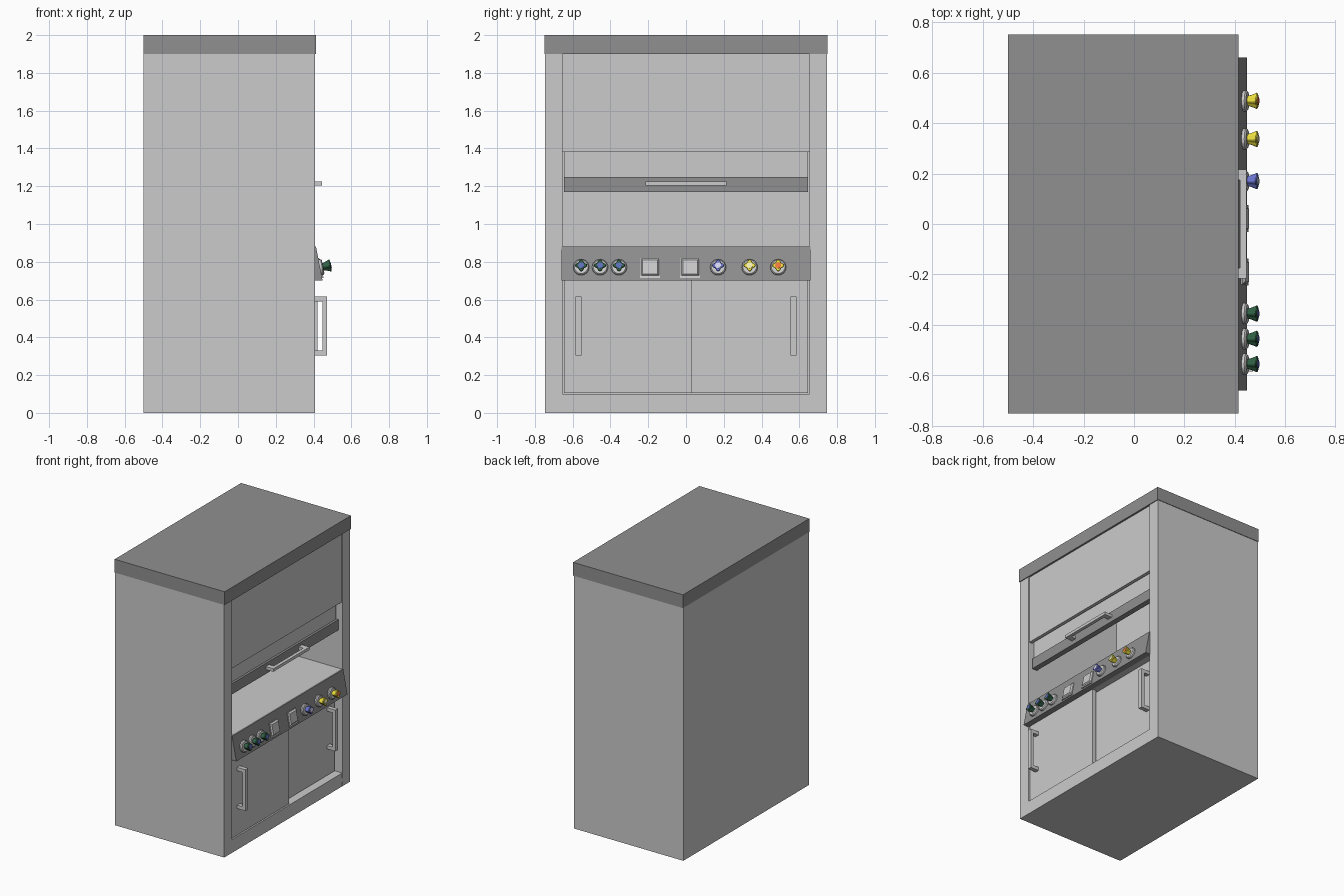
import bpy, math
from mathutils import Matrix, Vector

if "Cube" in bpy.data.objects:
    bpy.data.objects.remove(bpy.data.objects["Cube"])


def mesh_object(name, verts, faces, color=None):
    me = bpy.data.meshes.new(name)
    me.from_pydata(verts, [], faces)
    ob = bpy.data.objects.new(name, me)
    bpy.context.collection.objects.link(ob)
    if color:
        key = "paint_%.2f_%.2f_%.2f" % color
        mat = bpy.data.materials.get(key) or bpy.data.materials.new(key)
        mat.diffuse_color = (*color, 1)
        mat.use_nodes = True
        mat.node_tree.nodes["Principled BSDF"].inputs["Base Color"].default_value = mat.diffuse_color
        me.materials.append(mat)
    return ob


def loft(name, rings, color=None, smooth=False):
    """Closed solid through rings of equal point count."""
    n = len(rings[0])
    verts = [p for r in rings for p in r]
    faces = [tuple(reversed(range(n))), tuple(range(len(verts) - n, len(verts)))]
    for k in range(len(rings) - 1):
        for i in range(n):
            j = (i + 1) % n
            faces.append((k*n + i, k*n + j, (k+1)*n + j, (k+1)*n + i))
    ob = mesh_object(name, verts, faces, color)
    if smooth:
        bpy.ops.object.select_all(action='DESELECT')
        ob.select_set(True)
        bpy.context.view_layer.objects.active = ob
        bpy.ops.object.shade_smooth_by_angle(angle=math.radians(35))
    return ob


def box(name, x, y, z, color=None):
    rings = [[(x[0], y[0], h), (x[1], y[0], h), (x[1], y[1], h), (x[0], y[1], h)] for h in z]
    return loft(name, rings, color)


def pull(name, x0, x1, y, z, t, along):
    """U-shaped pull: profile in x and the long axis, extruded across the other."""
    a, b = z if along == 'z' else y
    c, d = y if along == 'z' else z
    prof = [(x0, a), (x1, a), (x1, b), (x0, b), (x0, b - t), (x1 - .025, b - t),
            (x1 - .025, a + t), (x0, a + t)]
    if along == 'z':
        rings = [[(px, s, q) for px, q in prof] for s in (d, c)]
    else:
        rings = [[(px, q, s) for px, q in prof] for s in (c, d)]
    loft(name, rings)


DARK = (.28, .28, .28)

# Carcass
for side, s in (("left", -1), ("right", 1)):
    box(side + "_wall", (-.5, .408), sorted((s * .655, s * .746)), (0, 1.9))
box("back_wall", (-.5, -.39), (-.655, .655), (0, 1.9))
box("floor", (-.39, .408), (-.655, .655), (0, .1))
box("top_cap", (-.5, .414), (-.75, .75), (1.9, 2), DARK)
box("work_surface", (-.39, .40), (-.655, .655), (.70, .88), (.9, .9, .9))

# Window: fixed upper panel, sliding sash, bottom rail and pull
box("upper_panel", (.375, .40), (-.655, .655), (1.38, 1.9))
box("sash_pane", (.345, .365), (-.645, .645), (1.19, 1.9))
box("sash_rail", (.34, .382), (-.645, .645), (1.17, 1.25), DARK)
pull("sash_pull", .382, .445, (-.215, .215), (1.203, 1.225), .04, 'y')

# Sliding cupboard doors with pulls
box("left_door", (.37, .402), (-.645, .03), (.105, .70))
box("right_door", (.32, .352), (-.03, .645), (.105, .70))
pull("left_door_pull", .402, .472, (-.585, -.553), (.305, .615), .026, 'z')
pull("right_door_pull", .352, .422, (.553, .585), (.305, .615), .026, 'z')

# Sloped control panel
prof = [(.40, .70), (.448, .70), (.413, .88), (.40, .88)]
loft("control_panel", [[(x, y, z) for x, z in prof] for y in (.66, -.66)], DARK)


def on_panel(y):
    return (Matrix.Translation((.433, y, .77)) @
            Matrix.Rotation(math.radians(79), 4, 'Y'))


def ring(m, r, h, n=24, lobe=0.0):
    pts = []
    for i in range(n):
        a = 2 * math.pi * i / n
        k = r * (1 + lobe * math.cos(4 * a))
        pts.append(m @ Vector((k * math.cos(a), k * math.sin(a), h)))
    return pts


def rect(m, x0, x1, w, h):
    return [m @ Vector(p) for p in ((x0, -w, h), (x1, -w, h), (x1, w, h), (x0, w, h))]


# Knobs: pale collar, flared four-lobed grip, coloured cap
GREEN, BLUE, YELLOW = (.03, .12, .06), (.15, .18, .65), (.85, .75, .05)
WHITE = (.9, .9, .9)
knobs = [(-.555, GREEN, (.12, .16, .5)), (-.455, GREEN, (.12, .16, .5)),
         (-.355, GREEN, (.12, .16, .5)), (.17, BLUE, (.7, .7, .9)),
         (.337, YELLOW, (.95, .9, .5)), (.488, YELLOW, (.9, .2, .05))]
for i, (y, grip, cap) in enumerate(knobs, 1):
    m = on_panel(y)
    loft(f"knob_collar_{i}", [ring(m, .042, -.005), ring(m, .042, .012), ring(m, .036, .018)],
         WHITE, True)
    loft(f"knob_grip_{i}", [ring(m, .017, .016, 32, .1), ring(m, .021, .035, 32, .16),
                            ring(m, .027, .055, 32, .2), ring(m, .024, .059, 32, .2)],
         grip, True)
    loft(f"knob_cap_{i}", [ring(m, .016, .055), ring(m, .016, .062)], cap, True)

# Power sockets: back plate, raised tapered cover and lower lip
for i, y in enumerate((-.19, .022), 1):
    m = on_panel(y)
    loft(f"socket_plate_{i}", [rect(m, -.05, .05, .05, -.005), rect(m, -.05, .05, .05, .006)],
         WHITE)
    loft(f"socket_cover_{i}", [rect(m, -.046, .046, .046, .006), rect(m, -.036, .038, .039, .016)],
         WHITE)
    loft(f"socket_lip_{i}", [rect(m, .046, .058, .053, -.005), rect(m, .046, .058, .053, .009)],
         WHITE)
